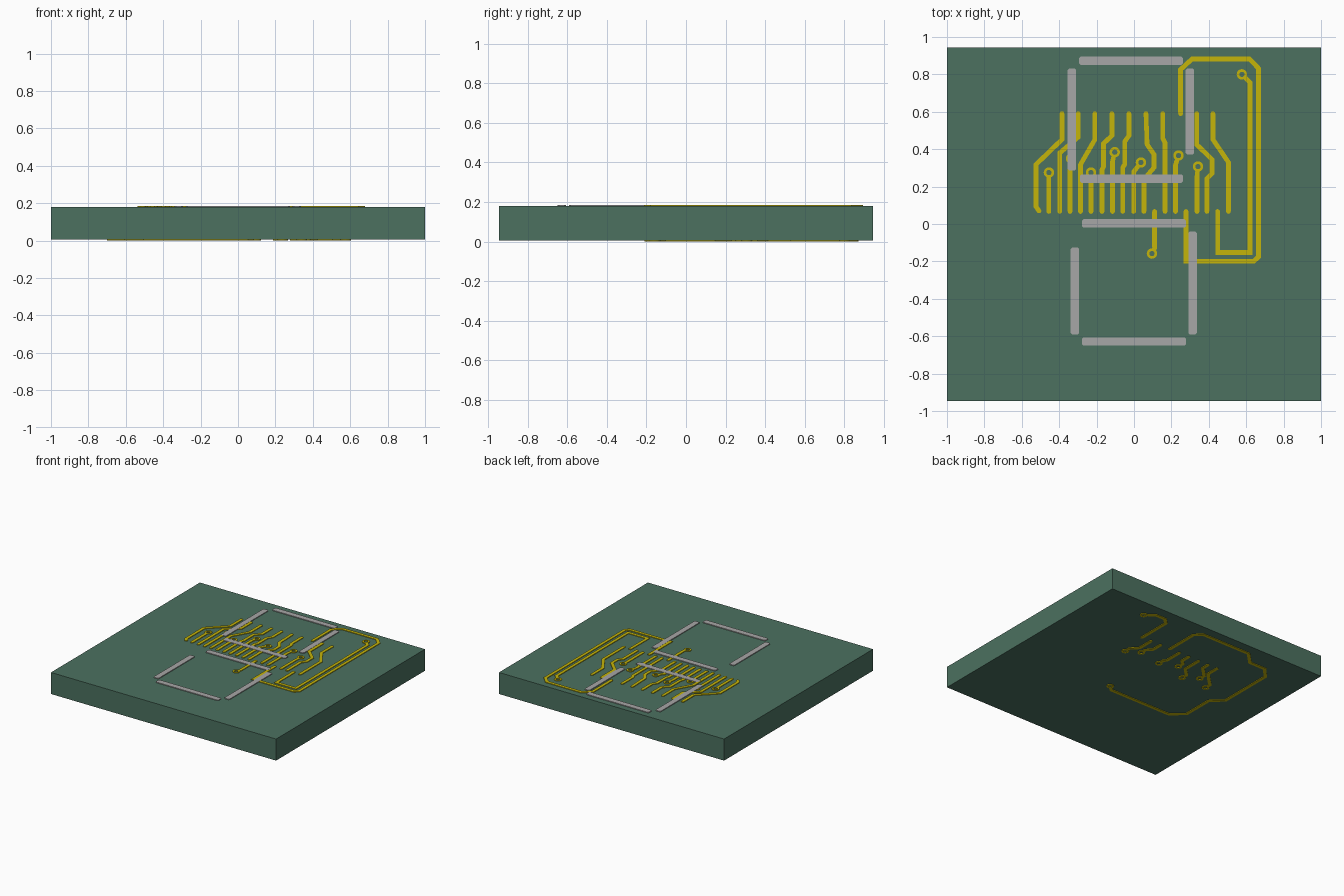
import bpy, bmesh, math
from mathutils import Vector

if "Cube" in bpy.data.objects:
    bpy.data.objects.remove(bpy.data.objects["Cube"])

BOTTOM, TOP = 0.006, 0.179      # board faces
COPPER, SILK = 0.005, 0.006     # layer thicknesses
W, RING, HOLE = 0.0125, 0.028, 0.014


def material(name, rgb):
    m = bpy.data.materials.new(name)
    m.diffuse_color = (*rgb, 1)
    m.use_nodes = True
    m.node_tree.nodes["Principled BSDF"].inputs["Base Color"].default_value = m.diffuse_color
    return m


green = material("board_green", (0.072, 0.165, 0.117))
gold = material("copper_gold", (0.56, 0.46, 0.003))
grey = material("print_grey", (0.39, 0.385, 0.385))


def finish(bm, name, mat):
    bmesh.ops.recalc_face_normals(bm, faces=bm.faces)
    me = bpy.data.meshes.new(name)
    bm.to_mesh(me)
    bm.free()
    me.materials.append(mat)
    ob = bpy.data.objects.new(name, me)
    bpy.context.collection.objects.link(ob)
    return ob


def extrude(bm, faces, h):
    res = bmesh.ops.extrude_face_region(bm, geom=faces)
    verts = [g for g in res["geom"] if isinstance(g, bmesh.types.BMVert)]
    bmesh.ops.translate(bm, vec=(0, 0, h), verts=verts)


def ribbon(bm, pts, w, z, h, cap=8):
    """Mitred strip along a path, with round ends, extruded to height h."""
    p = [Vector(q) for q in pts]
    d = [(b - a).normalized() for a, b in zip(p, p[1:])]
    n = [Vector((-v.y, v.x)) for v in d]

    def side(i):
        m = (n[i - 1] + n[i]).normalized()
        return m * (w / m.dot(n[i]))

    def end(c, t, s):   # half circle around an end, from normal s through t
        return [c + w * (s * math.cos(a) + t * math.sin(a))
                for a in (math.pi * k / cap for k in range(cap + 1))]

    mids = range(1, len(p) - 1)
    out = [p[i] + side(i) for i in mids] + end(p[-1], d[-1], n[-1])
    out += [p[i] - side(i) for i in reversed(mids)] + end(p[0], -d[0], -n[0])
    face = bm.faces.new([bm.verts.new((q.x, q.y, z)) for q in out])
    extrude(bm, [face], h)


def ring(bm, c, z, h, n=20):
    loops = [[bm.verts.new((c[0] + r * math.cos(2 * math.pi * k / n),
                            c[1] + r * math.sin(2 * math.pi * k / n), z))
              for k in range(n)] for r in (HOLE, RING)]
    a, b = loops
    faces = [bm.faces.new((a[k], b[k], b[(k + 1) % n], a[(k + 1) % n])) for k in range(n)]
    extrude(bm, faces, h)


def traces(name, paths, z):
    """Each path is (has_via, points); a via ring sits on the first point."""
    bm = bmesh.new()
    for via, pts in paths:
        pts = list(pts)
        if via:
            ring(bm, pts[0], z, COPPER)
            a, b = Vector(pts[0]), Vector(pts[1])
            pts[0] = tuple(a + (b - a).normalized() * (RING - 0.003 + W * 0.5))
        ribbon(bm, pts, W, z, COPPER)
    return finish(bm, name, gold)


# Board slab
bm = bmesh.new()
bmesh.ops.create_cube(bm, size=1)
for v in bm.verts:
    v.co = (v.co.x * 2, v.co.y * 1.89, TOP if v.co.z > 0 else BOTTOM)
finish(bm, "circuit_board", green)

# Fan-out between the two pin rows on the top side
Y0, Y1 = 0.067, 0.59
fan = [
    [(-.385, Y1), (-.385, .452), (-.524, .318), (-.524, .094), (-.508, .07)],
    [(-.298, Y1), (-.298, .465), (-.397, .38), (-.397, Y0)],
    [(-.209, Y1), (-.209, .452), (-.286, .318), (-.286, Y0)],
    [(-.118, Y1), (-.118, .473), (-.163, .43), (-.163, .307), (-.171, .29), (-.171, Y0)],
    [(-.027, Y1), (-.027, .473), (-.05, .44), (-.05, .318), (-.06, .302), (-.06, Y0)],
    [(.064, Y1), (.07, .425), (.107, .372), (.107, .302), (.053, .238), (.053, Y0)],
    [(.153, Y1), (.153, .46), (.166, .435), (.166, Y0)],
    [(.335, Y1), (.335, .425), (.417, .345), (.417, .27), (.39, .243), (.39, Y0)],
    [(.422, Y1), (.422, .452), (.505, .33), (.505, Y0)],
]
traces("top_fan_traces", [(False, p) for p in fan], TOP)

# Short drops from vias to the lower pins, with matching jogs underneath
vias = [(.342, .307, .337, .29), (.238, .366, .222, .20), (.037, .329, -.002, .02),
        (-.103, .384, -.115, -.07), (-.23, .275, -.23, -.165),
        (-.337, .35, -.342, -.255), (-.455, .275, -.455, -.34)]
traces("top_via_traces",
       [(True, [(x, y), (lx, y - max(.05, abs(x - lx))), (lx, Y0)])
        for x, y, lx, ux in vias], TOP)
traces("bottom_via_traces",
       [(True, [(x, y), (x, y + .05), (ux, y + .05 + abs(x - ux)), (ux, .54)])
        for x, y, lx, ux in vias], BOTTOM - COPPER - 0.001)

# Long loops on the right of the top side
traces("top_loop_traces", [
    (False, [(.249, Y1), (.249, .826), (.31, .882), (.618, .882), (.666, .832),
             (.666, -.175), (.64, -.2), (.278, -.2), (.278, Y0)]),
    (True, [(.577, .8), (.62, .757), (.62, -.152), (.447, -.152), (.447, Y0)]),
    (True, [(.096, -.158), (.11, -.13), (.11, Y0)]),
], TOP)

# Long loops on the underside
traces("bottom_loop_traces", [
    (True, [(.577, .8), (.51, .855), (.42, .855), (.375, .81), (.375, .54)]),
    (True, [(.096, -.158), (.05, -.198), (-.5, -.198), (-.597, -.11), (-.597, .14),
            (-.688, .225), (-.688, .68), (-.61, .765), (-.47, .765), (-.375, .86),
            (.06, .86), (.11, .81), (.11, .54)]),
], BOTTOM - COPPER - 0.001)

# Printed outlines of two seven-segment displays: rows of merged short strokes
H, V = "H", "V"
bars = [(H, .873, -.294, .262), (H, .243, -.289, .262), (H, .003, -.278, .278),
        (H, -.628, -.278, .278), (V, -.332, .286, .832), (V, .299, .372, .832),
        (V, -.316, -.591, -.126), (V, .313, -.591, -.04)]
S = 0.0225
bm = bmesh.new()
for axis, c, lo, hi in bars:
    r = 0.008
    o = [(lo + r, -S), (hi - r, -S), (hi, -S + r), (hi, S - r),
         (hi - r, S), (lo + r, S), (lo, S - r), (lo, -S + r)]
    pts = [(a, c + b) if axis == H else (c + b, a) for a, b in o]
    extrude(bm, [bm.faces.new([bm.verts.new((x, y, TOP)) for x, y in pts])], SILK)
finish(bm, "display_outlines", grey)

# Stand the lowest copper exactly on the ground
for ob in bpy.data.objects:
    if ob.name.startswith("bottom_"):
        ob.location.z += 0.001
